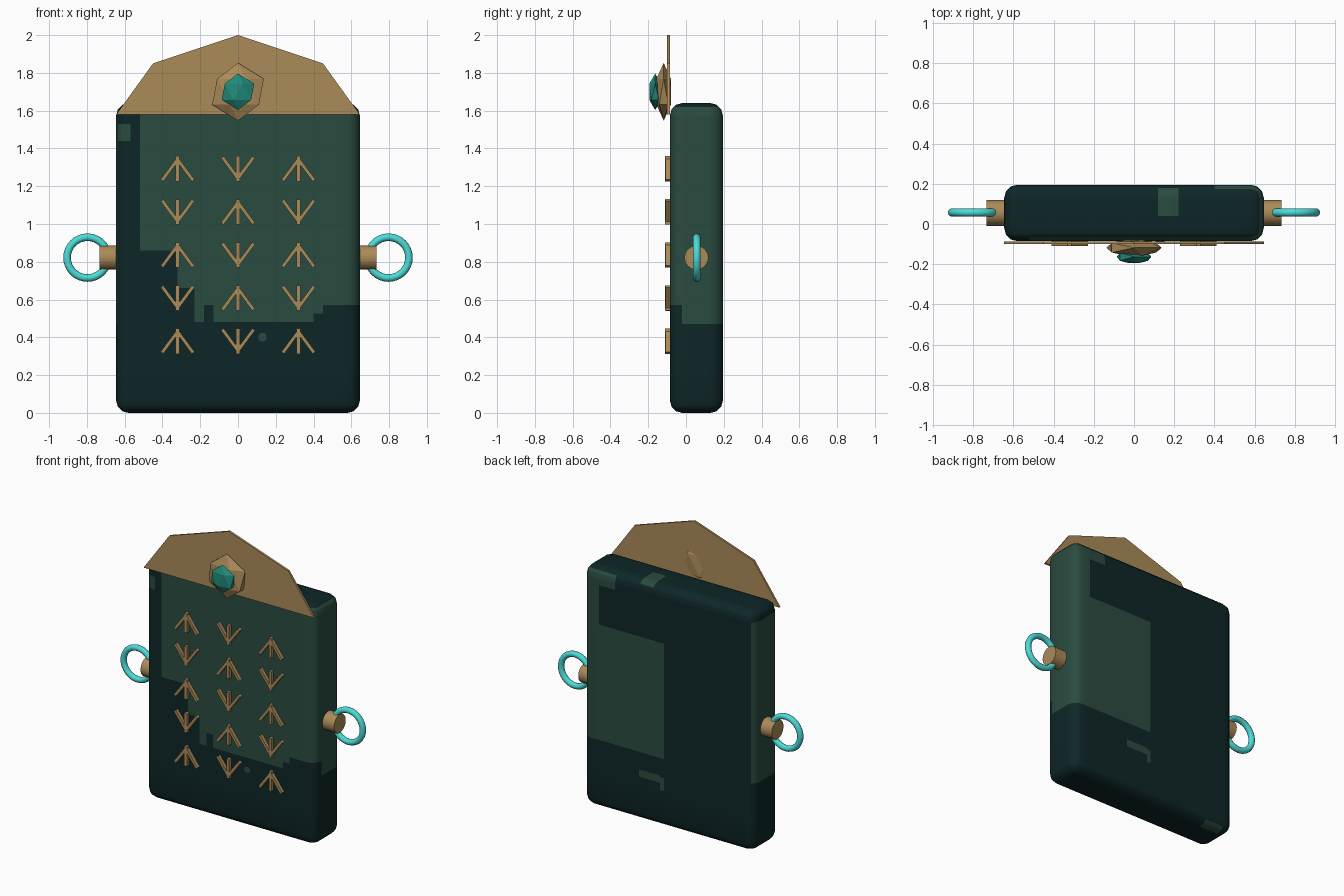
import bpy, bmesh, math
from mathutils import Matrix, Vector

if "Cube" in bpy.data.objects:
    bpy.data.objects.remove(bpy.data.objects["Cube"])


def material(name, rgb):
    m = bpy.data.materials.new(name)
    m.diffuse_color = [((c / 255 + 0.055) / 1.055) ** 2.4 for c in rgb] + [1]
    m.use_nodes = True
    m.node_tree.nodes["Principled BSDF"].inputs["Base Color"].default_value = m.diffuse_color
    return m


DARK = material("dark teal", (14, 38, 39))
GREEN = material("moss green", (42, 75, 63))
BRONZE = material("bronze", (171, 139, 89))
CYAN = material("bright cyan", (76, 220, 216))
JADE = material("jade", (33, 138, 122))


def finish(name, bm, *mats, smooth=False):
    bmesh.ops.recalc_face_normals(bm, faces=bm.faces)
    me = bpy.data.meshes.new(name)
    bm.to_mesh(me)
    bm.free()
    ob = bpy.data.objects.new(name, me)
    bpy.context.collection.objects.link(ob)
    for m in mats:
        me.materials.append(m)
    if smooth:
        bpy.ops.object.select_all(action='DESELECT')
        ob.select_set(True)
        bpy.context.view_layer.objects.active = ob
        bpy.ops.object.shade_smooth_by_angle(angle=math.radians(40))
    return ob


def prism(bm, points, y0, y1):
    """Extrude an x-z outline from y0 to y1."""
    f = bm.faces.new([bm.verts.new((x, y0, z)) for x, z in points])
    new = bmesh.ops.extrude_face_region(bm, geom=[f])["geom"]
    bmesh.ops.translate(bm, vec=(0, y1 - y0, 0),
                        verts=[v for v in new if isinstance(v, bmesh.types.BMVert)])


def bar(bm, a, b, width, y0, y1):
    """Straight bar between two x-z points."""
    a, b = Vector(a), Vector(b)
    d = (b - a).normalized() * width / 2
    n = Vector((-d.y, d.x))
    prism(bm, [a + n, b + n, b - n, a - n], y0, y1)


# Body: rounded slab, cut along the borders of the green patches
FRONT, BACK = (-0.2, -0.02), (0.14, 0.3)
patches = [  # x range, y range, z range
    ((-0.52, 0.7), FRONT, (0.86, 1.62)),
    ((-0.32, 0.7), FRONT, (0.66, 0.86)),
    ((-0.23, 0.7), FRONT, (0.57, 0.66)),
    ((-0.23, -0.18), FRONT, (0.48, 0.57)),
    ((-0.13, 0.40), FRONT, (0.48, 0.57)),
    ((0.40, 0.45), FRONT, (0.525, 0.57)),
    ((-0.635, -0.57), FRONT, (1.44, 1.53)),
    ((0.58, 0.7), (-0.02, 0.3), (0.47, 1.62)),
    ((0.03, 0.7), BACK, (0.47, 1.26)),
    ((0.52, 0.7), BACK, (1.26, 1.62)),
    ((0.40, 0.52), BACK, (1.53, 1.62)),
    ((0.06, 0.22), BACK, (0.30, 0.35)),
    ((0.03, 0.06), BACK, (0.25, 0.34)),
    ((-0.7, -0.60), (-0.05, 0.18), (0.47, 1.57)),
    ((0.12, 0.22), (0.04, 0.18), (1.6, 1.7)),
    ((-0.57, -0.43), (0.12, 0.18), (-0.1, 0.04)),
]
bm = bmesh.new()
bmesh.ops.create_cube(bm, size=1, matrix=Matrix.Translation((0, 0.055, 0.82))
                      @ Matrix.Diagonal((1.29, 0.28, 1.64, 1)))
bmesh.ops.bevel(bm, geom=bm.edges[:], offset=0.065, segments=3, profile=0.5, affect='EDGES')
for axis in range(3):
    normal = Vector([float(i == axis) for i in range(3)])
    for c in sorted({v for p in patches for v in p[axis]}):
        bmesh.ops.bisect_plane(bm, geom=bm.verts[:] + bm.edges[:] + bm.faces[:],
                               plane_co=normal * c, plane_no=normal, dist=1e-5)
for f in bm.faces:
    c = f.calc_center_median()
    f.material_index = int(any(all(lo < c[i] < hi for i, (lo, hi) in enumerate(p))
                               for p in patches))
finish("body", bm, DARK, GREEN, smooth=True)

# Small green fleck on the front
bm = bmesh.new()
prism(bm, [(0.13 + 0.024 * math.cos(k * math.pi / 4 + 0.39),
            0.40 + 0.024 * math.sin(k * math.pi / 4 + 0.39)) for k in range(8)], -0.087, -0.08)
finish("front_fleck", bm, GREEN)

# Crest plate on the upper front
bm = bmesh.new()
prism(bm, [(-0.645, 1.58), (0.645, 1.58), (0.45, 1.85), (0, 2.0), (-0.45, 1.85)], -0.1, -0.086)
finish("crest_plate", bm, BRONZE)

# Faceted gem and its setting
for name, y, r, ry, mat in (("gem_setting", -0.118, 0.153, 0.045, BRONZE),
                            ("gem", -0.163, 0.096, 0.037, JADE)):
    bm = bmesh.new()
    bmesh.ops.create_icosphere(bm, subdivisions=1, radius=1,
                               matrix=Matrix.Translation((0, y, 1.70))
                               @ Matrix.Diagonal((r, ry, r, 1)))
    finish(name, bm, mat)

# Rows of raised arrow marks, alternately up and down
bm = bmesh.new()
for row in range(5):
    for col in range(3):
        x, z = (col - 1) * 0.32, 1.292 - row * 0.228
        s = 1 if (row + col) % 2 == 0 else -1
        bar(bm, (x, z - 0.067), (x, z + 0.067), 0.02, -0.11, -0.08)
        for side in (-1, 1):
            bar(bm, (x, z + s * 0.05), (x + side * 0.083, z - s * 0.062), 0.018, -0.109, -0.08)
finish("arrow_marks", bm, BRONZE)

# Side pegs and rings
for side, label in ((-1, "left"), (1, "right")):
    bm = bmesh.new()
    bmesh.ops.create_cone(bm, cap_ends=True, segments=16, radius1=0.064, radius2=0.064,
                          depth=0.12, matrix=Matrix.Translation((side * 0.672, 0.055, 0.822))
                          @ Matrix.Rotation(math.pi / 2, 4, 'Y'))
    finish(label + "_peg", bm, BRONZE, smooth=True)
    bpy.ops.mesh.primitive_torus_add(location=(side * 0.797, 0.057, 0.822),
                                     rotation=(math.pi / 2, 0, 0), major_radius=0.108,
                                     minor_radius=0.02, major_segments=32, minor_segments=10)
    ring = bpy.context.object
    ring.name = label + "_ring"
    ring.data.materials.append(CYAN)
    bpy.ops.object.shade_smooth()
